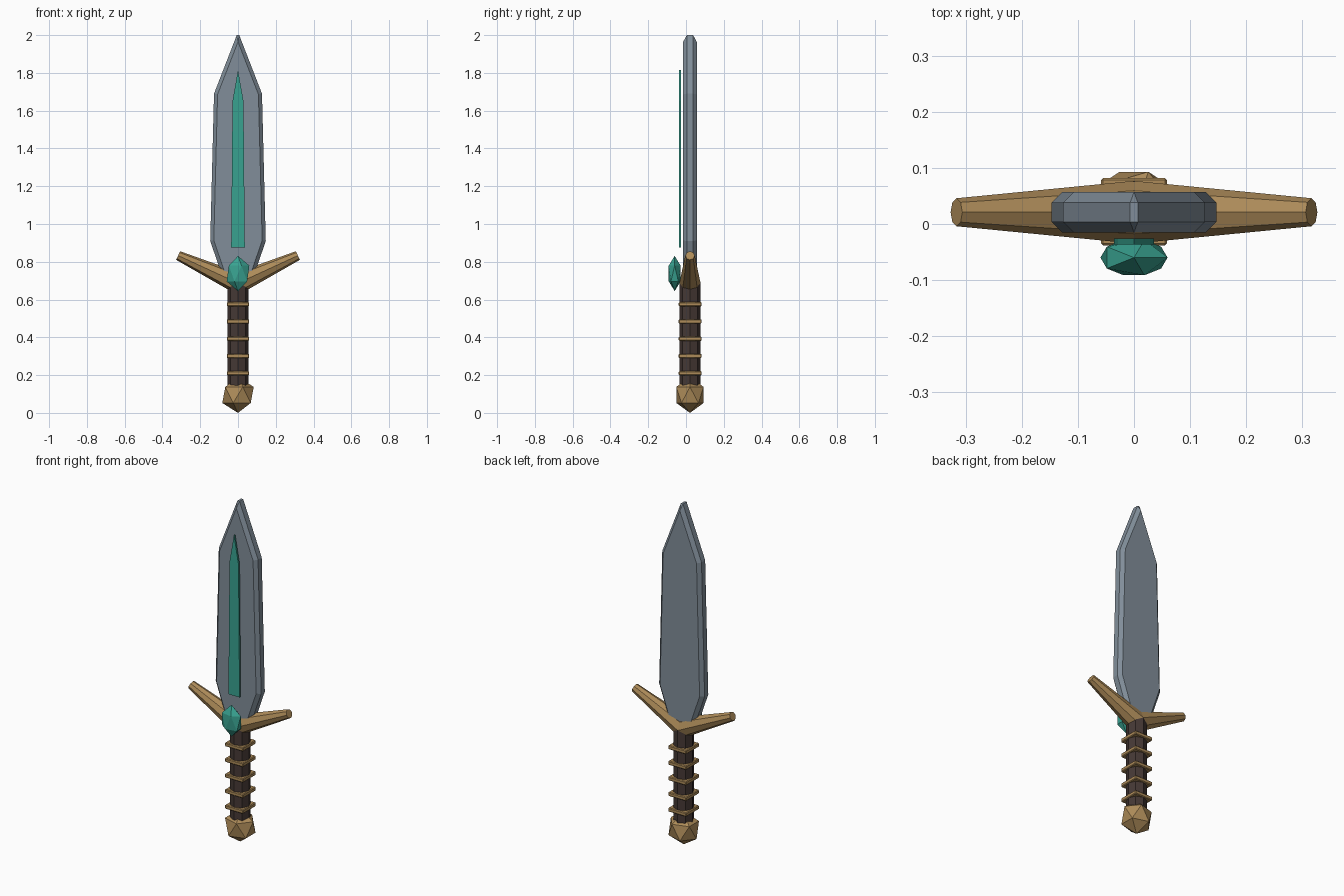
import bpy, bmesh, math
from mathutils import Matrix, Vector

if "Cube" in bpy.data.objects:
    bpy.data.objects.remove(bpy.data.objects["Cube"])

YC = 0.021  # depth centre of blade, grip and guard


def material(name, rgb):
    m = bpy.data.materials.new(name)
    m.diffuse_color = (*rgb, 1)
    m.use_nodes = True
    m.node_tree.nodes["Principled BSDF"].inputs["Base Color"].default_value = m.diffuse_color
    return m


STEEL = material("steel", (0.22, 0.27, 0.32))
BRASS = material("brass", (0.42, 0.26, 0.10))
LEATHER = material("leather", (0.06, 0.04, 0.035))
TEAL = material("teal", (0.04, 0.36, 0.28))


def finish(name, bm, mat):
    bmesh.ops.recalc_face_normals(bm, faces=bm.faces)
    me = bpy.data.meshes.new(name)
    bm.to_mesh(me)
    bm.free()
    me.materials.append(mat)
    ob = bpy.data.objects.new(name, me)
    bpy.context.collection.objects.link(ob)
    return ob


def bevel(ob, width):
    mod = ob.modifiers.new("bevel", 'BEVEL')
    mod.width = width
    mod.segments = 1
    mod.limit_method = 'ANGLE'
    mod.angle_limit = math.radians(30)


def slab(name, half, tip, y0, y1, mat):
    """Symmetric front profile (right half, bottom to top, plus tip) extruded in y."""
    outline = half + [(0, tip)] + [(-x, z) for x, z in reversed(half)]
    bm = bmesh.new()
    face = bm.faces.new([bm.verts.new((x, y0, z)) for x, z in outline])
    ext = bmesh.ops.extrude_face_region(bm, geom=[face])
    verts = [g for g in ext["geom"] if isinstance(g, bmesh.types.BMVert)]
    bmesh.ops.translate(bm, verts=verts, vec=(0, y1 - y0, 0))
    return finish(name, bm, mat)


def rod(name, a, b, r1, r2, mat):
    """Eight-sided tapered rod from a to b."""
    a, b = Vector(a), Vector(b)
    d = b - a
    tilt = Matrix.Rotation(math.atan2(d.x, d.z), 4, 'Y')
    bm = bmesh.new()
    bmesh.ops.create_cone(bm, cap_ends=True, segments=8, radius1=r1, radius2=r2,
                          depth=d.length, matrix=Matrix.Translation((a + b) / 2) @ tilt)
    return finish(name, bm, mat)


def stone(name, centre, scale, mat):
    """Scaled icosahedron."""
    bm = bmesh.new()
    bmesh.ops.create_icosphere(bm, subdivisions=1, radius=1,
                               matrix=Matrix.Translation(centre) @ Matrix.Diagonal((*scale, 1)))
    return finish(name, bm, mat)


# Blade with chamfered edges, and the inlay floating in front of it
blade = slab("blade", [(0.075, 0.70), (0.147, 0.91), (0.127, 1.69)], 2.017,
             YC - 0.036, YC + 0.036, STEEL)
bevel(blade, 0.019)
slab("blade_inlay", [(0.036, 0.875), (0.029, 1.65)], 1.815, -0.037, -0.026, TEAL)

# Grip with square bands
rod("grip", (0, YC, 0.10), (0, YC, 0.69), 0.056, 0.056, LEATHER)
for i in range(5):
    bm = bmesh.new()
    bmesh.ops.create_cube(bm, size=1, matrix=Matrix.Translation((0, YC + 0.001, 0.21 + 0.0913 * i))
                          @ Matrix.Diagonal((0.118, 0.121, 0.023, 1)))
    bevel(finish(f"grip_band_{i + 1}", bm, BRASS), 0.004)

# Guard arms sweeping upwards
for side, s in (("left", -1), ("right", 1)):
    rod(f"guard_{side}", (0, YC, 0.687), (s * 0.317, YC, 0.833), 0.056, 0.025, BRASS)

# Pommel and gem
stone("pommel", (0, YC, 0.095), (0.093, 0.085, 0.095), BRASS)
stone("gem", (0, -0.06, 0.738), (0.067, 0.037, 0.093), TEAL)
